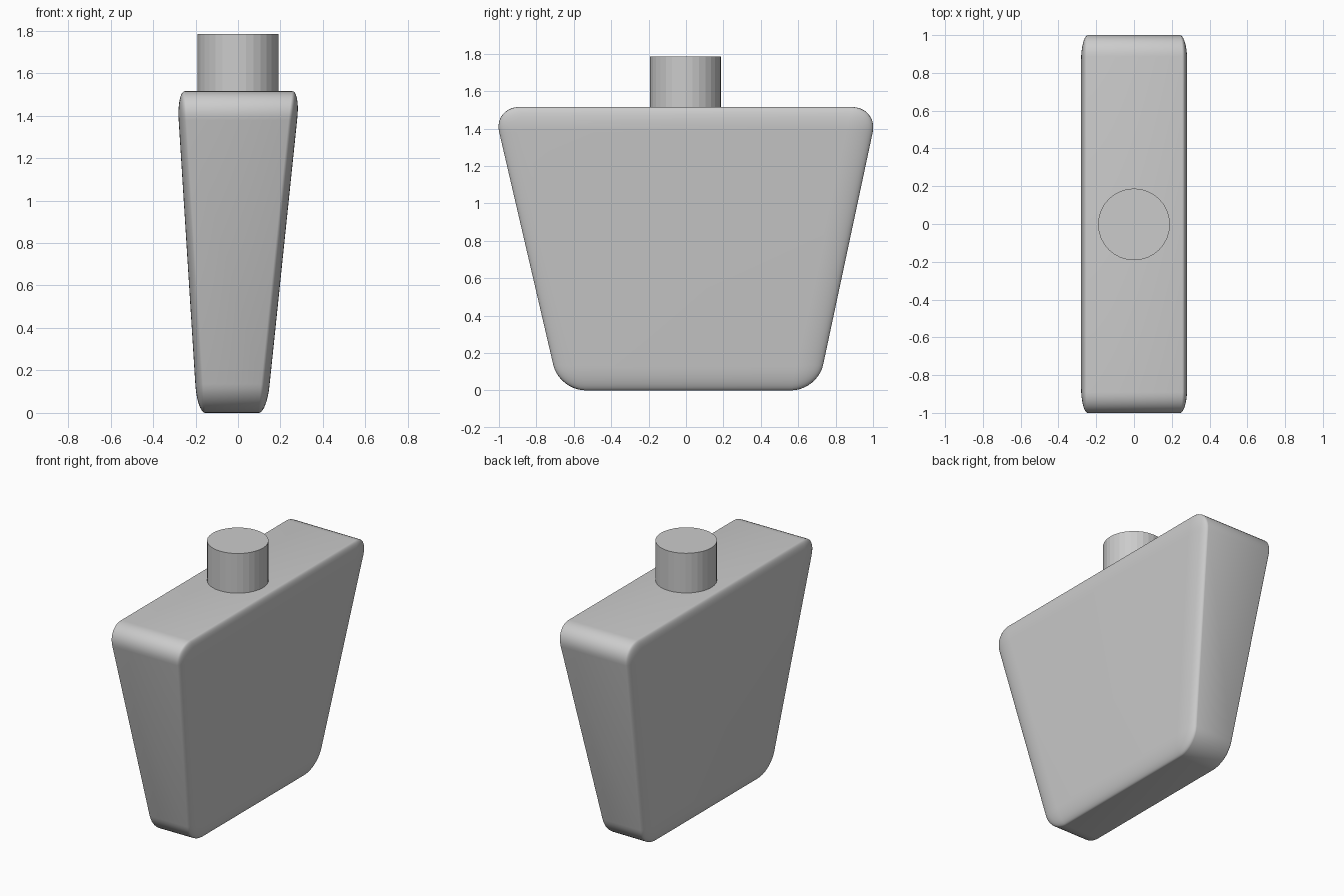
import bpy, bmesh

if "Cube" in bpy.data.objects:
    bpy.data.objects.remove(bpy.data.objects["Cube"])

HEIGHT = 1.515     # top of the bottle body
THIN = 0.27        # body is rounded at full depth, then squashed in x

glass = bpy.data.materials.new("light_grey")
glass.diffuse_color = (0.6, 0.6, 0.6, 1)
glass.use_nodes = True
glass.node_tree.nodes["Principled BSDF"].inputs["Base Color"].default_value = glass.diffuse_color


def add_part(name, bm):
    mesh = bpy.data.meshes.new(name)
    bm.to_mesh(mesh)
    bm.free()
    mesh.materials.append(glass)
    obj = bpy.data.objects.new(name, mesh)
    bpy.context.collection.objects.link(obj)
    return obj


# Bottle body: tapered block with every edge rounded
x_ends = {"top": (-0.288, 0.2925), "bottom": (-0.1925, 0.135)}
y_ends = {"top": (-1.03, 1.027), "bottom": (-0.678, 0.704)}
bm = bmesh.new()
bmesh.ops.create_cube(bm, size=2)
for v in bm.verts:
    level = "top" if v.co.z > 0 else "bottom"
    v.co = (x_ends[level][v.co.x > 0] / THIN,
            y_ends[level][v.co.y > 0],
            HEIGHT if level == "top" else 0)
bmesh.ops.bevel(bm, geom=bm.edges[:], offset=0.14, offset_type='OFFSET',
                segments=10, profile=0.5, affect='EDGES')
bmesh.ops.scale(bm, vec=(THIN, 1, 1), verts=bm.verts)
bmesh.ops.recalc_face_normals(bm, faces=bm.faces)
for f in bm.faces:
    f.smooth = True
add_part("bottle_body", bm)

# Neck: faceted cylinder standing on the body
bm = bmesh.new()
bmesh.ops.create_cone(bm, cap_ends=True, segments=32, radius1=0.19,
                      radius2=0.19, depth=0.285)
bmesh.ops.translate(bm, vec=(0, -0.002, 1.785 - 0.285 / 2), verts=bm.verts)
add_part("bottle_neck", bm)
